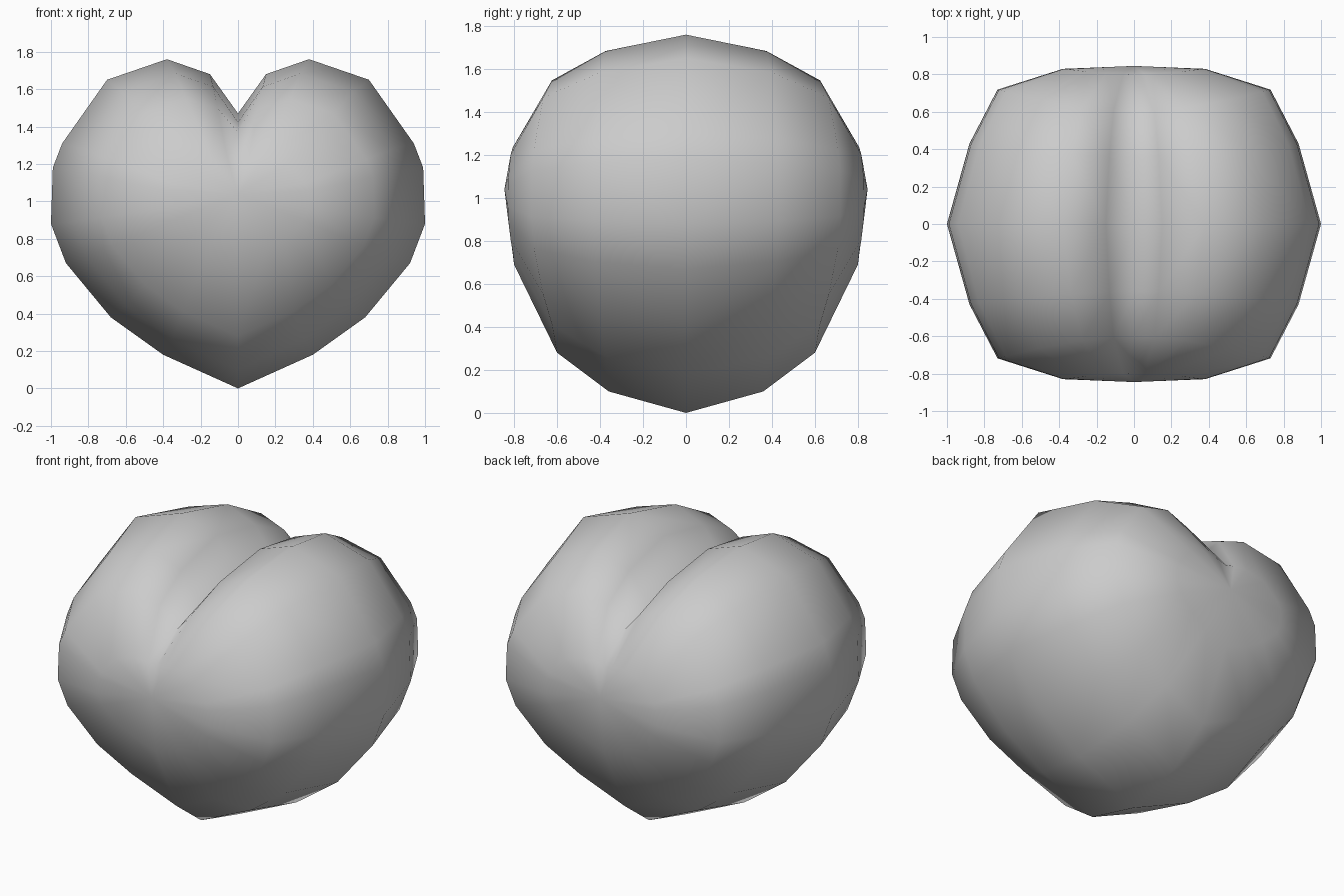
import bpy, bmesh, math

if "Cube" in bpy.data.objects:
    bpy.data.objects.remove(bpy.data.objects["Cube"])

# Right half of the heart outline (x, z), from bottom tip to top cleft
HALF = [(0, 0), (0.40, 0.18), (0.68, 0.38), (0.92, 0.67), (1.0, 0.88), (0.99, 1.18),
        (0.94, 1.31), (0.70, 1.65), (0.38, 1.76), (0.15, 1.68), (0, 1.47)]
outline = HALF + [(-x, z) for x, z in HALF[-2:0:-1]]
CZ = 1.0

# Nested rings: x scale, z scale, depth at the sides, depth at top/bottom, cleft fade
RINGS = [(1.0, 1.0, 0.0, 0.0, 0.0),
         (0.88, 0.90, 0.43, 0.36, 0.0),
         (0.73, 0.72, 0.72, 0.60, 0.15),
         (0.38, 0.31, 0.83, 0.80, 0.8)]

bm = bmesh.new()


def make_ring(ring, sign):
    sx, sz, side, vert, fade = ring
    verts = []
    for x, z in outline:
        dz = z - CZ
        w = abs(x) / math.hypot(x, dz)
        y = vert + (side - vert) * w * w
        if z > 1.4 and abs(x) < 0.3:      # cleft flattens out towards the face
            dz += (0.76 - dz) * fade
        verts.append(bm.verts.new((x * sx, sign * y, CZ + dz * sz)))
    return verts


# Front and back halves share the middle ring
middle = make_ring(RINGS[0], 1)
n = len(outline)
for sign in (-1, 1):
    prev = middle
    for ring in RINGS[1:]:
        cur = make_ring(ring, sign)
        for i in range(n):
            j = (i + 1) % n
            bm.faces.new((prev[i], prev[j], cur[j], cur[i]))
        prev = cur
    centre = bm.verts.new((0, sign * 0.845, 1.04))
    for i in range(n):
        bm.faces.new((prev[i], prev[(i + 1) % n], centre))

bmesh.ops.recalc_face_normals(bm, faces=bm.faces)
for f in bm.faces:
    f.smooth = True
mesh = bpy.data.meshes.new("heart")
bm.to_mesh(mesh)
bm.free()
heart = bpy.data.objects.new("heart", mesh)
bpy.context.collection.objects.link(heart)
